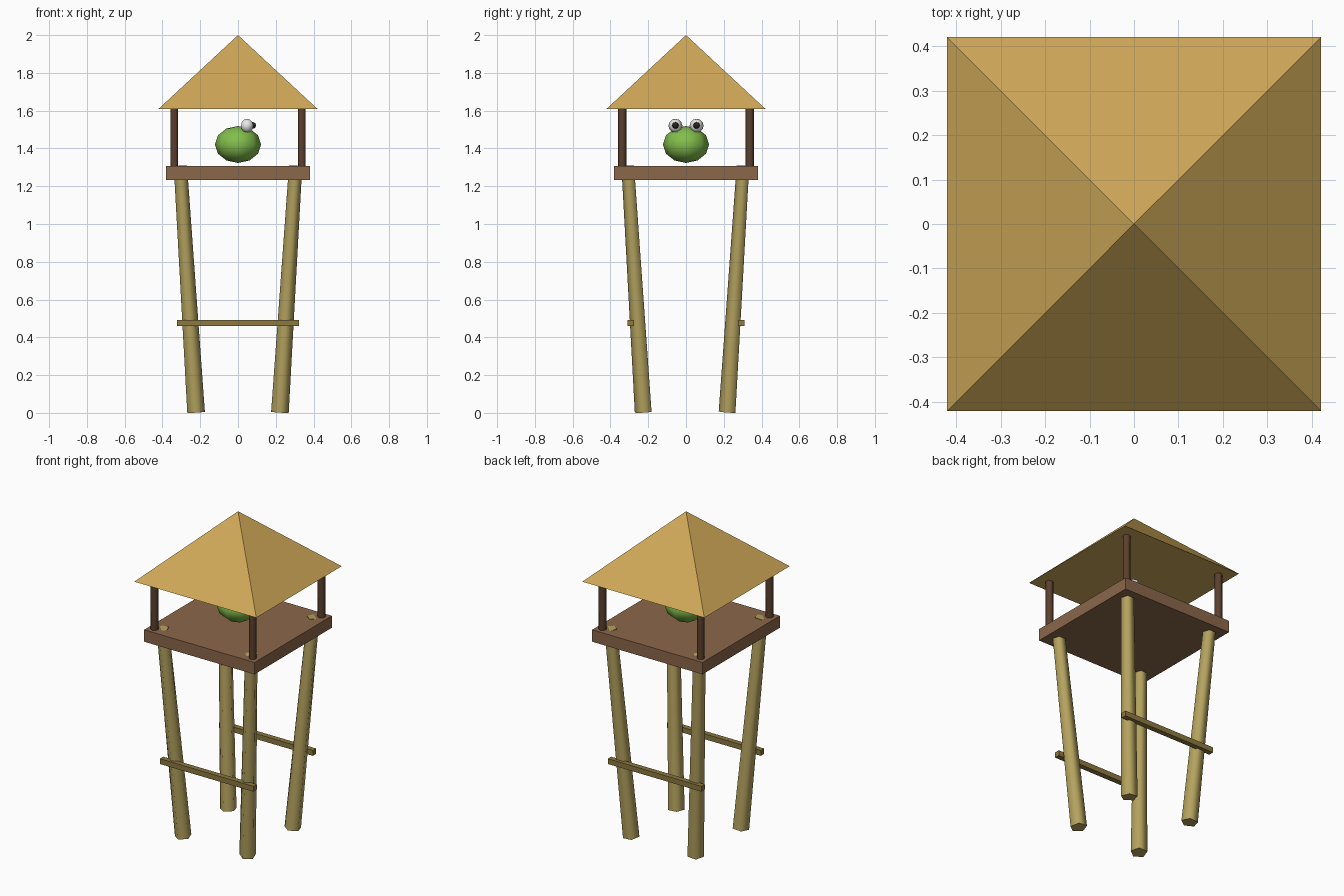
import bpy, bmesh, math
from mathutils import Matrix, Vector

cube = bpy.data.objects.get("Cube")
if cube:
    bpy.data.objects.remove(cube, do_unlink=True)


def material(name, srgb):
    rgb = [((c / 255 + 0.055) / 1.055) ** 2.4 for c in srgb]
    m = bpy.data.materials.new(name)
    m.use_nodes = True
    m.diffuse_color = (*rgb, 1)
    m.node_tree.nodes["Principled BSDF"].inputs["Base Color"].default_value = (*rgb, 1)
    return m


thatch = material("straw thatch", (207, 168, 88))
bamboo = material("bamboo", (180, 162, 94))
rail_wood = material("olive wood", (140, 120, 64))
plank = material("plank brown", (139, 103, 74))
dark_wood = material("dark brown", (92, 64, 46))
green = material("leaf green", (130, 190, 74))
white = material("eye white", (235, 235, 235))
black = material("pupil dark", (42, 32, 28))


def finish(name, bm, mat):
    bmesh.ops.recalc_face_normals(bm, faces=bm.faces)
    mesh = bpy.data.meshes.new(name)
    bm.to_mesh(mesh)
    bm.free()
    mesh.materials.append(mat)
    obj = bpy.data.objects.new(name, mesh)
    bpy.context.collection.objects.link(obj)
    return obj


def box(name, size, center, mat):
    bm = bmesh.new()
    bmesh.ops.create_cube(bm, size=1)
    bmesh.ops.transform(bm, verts=bm.verts,
                        matrix=Matrix.Translation(center) @ Matrix.Diagonal((*size, 1)))
    return finish(name, bm, mat)


def pole(name, start, end, r0, r1, sides, mat):
    """Tapered prism with smooth sides and crisp flat ends."""
    start, end = Vector(start), Vector(end)
    tilt = Vector((0, 0, 1)).rotation_difference(end - start)
    bm = bmesh.new()
    rings = []
    for center, r in ((start, r0), (end, r1)):
        angles = [math.tau * i / sides for i in range(sides)]
        rings.append([bm.verts.new(center + tilt @ Vector((r * math.sin(a), -r * math.cos(a), 0)))
                      for a in angles])
    low, high = rings
    for i in range(sides):
        j = (i + 1) % sides
        bm.faces.new((low[i], low[j], high[j], high[i])).smooth = True
    for ring in rings:
        cap = bm.faces.new(ring)
        for e in cap.edges:
            e.smooth = False
    return finish(name, bm, mat)


def ball(name, center, radius, segments, rings, mat, squash=1):
    bm = bmesh.new()
    bmesh.ops.create_uvsphere(bm, u_segments=segments, v_segments=rings, radius=radius)
    bmesh.ops.transform(bm, verts=bm.verts,
                        matrix=Matrix.Translation(center) @ Matrix.Diagonal((1, 1, squash, 1)))
    for f in bm.faces:
        f.smooth = True
    return finish(name, bm, mat)


# Splayed legs and roof posts at the four corners
for sx, x_name in ((-1, "right"), (1, "left")):
    for sy, y_name in ((-1, "front"), (1, "back")):
        corner = f"{y_name}_{x_name}"
        pole(f"{corner}_leg", (sx * 0.222, sy * 0.222, 0.004), (sx * 0.305, sy * 0.305, 1.307),
             0.049, 0.037, 5, bamboo)
        pole(f"{corner}_post", (sx * 0.338, sy * 0.338, 1.3), (sx * 0.338, sy * 0.338, 1.613),
             0.022, 0.022, 6, dark_wood)

# Cross rails on the front and back
for sy, y_name in ((-1, "front"), (1, "back")):
    box(f"{y_name}_rail", (0.645, 0.033, 0.033), (0, sy * 0.292, 0.476), rail_wood)

# Platform
box("platform", (0.76, 0.76, 0.074), (0, 0, 1.269), plank)

# Pyramid roof with a closed underside
bm = bmesh.new()
eaves = [bm.verts.new((x * 0.42, y * 0.42, 1.61)) for x, y in ((-1, -1), (1, -1), (1, 1), (-1, 1))]
apex = bm.verts.new((0, 0, 2))
bm.faces.new(eaves)
for i in range(4):
    bm.faces.new((eaves[i], eaves[(i + 1) % 4], apex))
finish("roof", bm, thatch)

# Round green lookout with two eyes facing +x
ball("lookout_body", (0, 0, 1.421), 0.122, 8, 6, green, 0.8)
for sy, side in ((-1, "right"), (1, "left")):
    ball(f"{side}_eye", (0.048, sy * 0.056, 1.52), 0.037, 6, 6, white)
    ball(f"{side}_pupil", (0.08, sy * 0.056, 1.522), 0.018, 6, 4, black)
